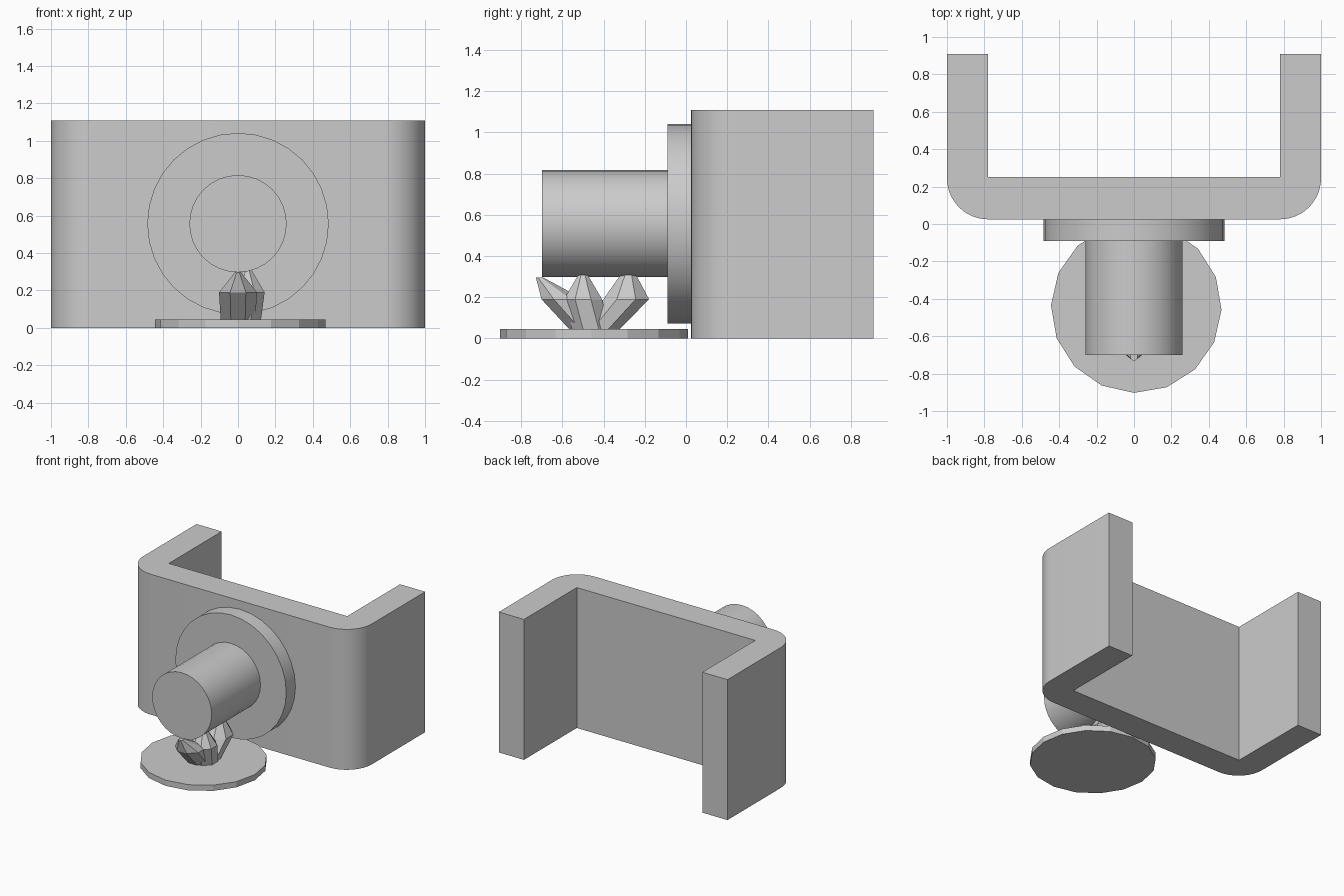
import bpy, bmesh, math
from mathutils import Vector

cube = bpy.data.objects.get("Cube")
if cube:
    bpy.data.objects.remove(cube, do_unlink=True)

grey = bpy.data.materials.new("plain_grey")
grey.use_nodes = True
grey.diffuse_color = (0.6, 0.6, 0.6, 1)
grey.node_tree.nodes["Principled BSDF"].inputs["Base Color"].default_value = (0.6, 0.6, 0.6, 1)


def finish(name, bm, smooth=None):
    bmesh.ops.recalc_face_normals(bm, faces=bm.faces)
    mesh = bpy.data.meshes.new(name)
    bm.to_mesh(mesh)
    bm.free()
    mesh.materials.append(grey)
    obj = bpy.data.objects.new(name, mesh)
    bpy.context.collection.objects.link(obj)
    if smooth:
        bpy.ops.object.select_all(action='DESELECT')
        obj.select_set(True)
        bpy.context.view_layer.objects.active = obj
        bpy.ops.object.shade_smooth_by_angle(angle=math.radians(smooth))
    return obj


def ring(bm, centre, radius, sides, along_y=False, turn=0):
    verts = []
    for i in range(sides):
        a = 2 * math.pi * i / sides + turn
        u, v = radius * math.cos(a), radius * math.sin(a)
        offset = Vector((u, 0, v)) if along_y else Vector((u, v, 0))
        verts.append(bm.verts.new(Vector(centre) + offset))
    return verts


def loft(name, sections, sides, along_y=False, turn=0, smooth=None):
    """Join a stack of (centre, radius) circles into a capped solid."""
    bm = bmesh.new()
    rings = [ring(bm, c, r, sides, along_y, turn) for c, r in sections]
    for low, high in zip(rings, rings[1:]):
        for i in range(sides):
            j = (i + 1) % sides
            bm.faces.new((low[i], low[j], high[j], high[i]))
    bm.faces.new(rings[0])
    bm.faces.new(rings[-1])
    return finish(name, bm, smooth)


# U-shaped bracket with rounded outer corners, open at the back
radius, front, back, height = 0.22, 0.025, 0.91, 1.11
half = [(0.78, 0.25), (0.78, back), (1, back)]
for i in range(13):
    a = math.pi / 2 * i / 12
    half.append((1 - radius + radius * math.cos(a), front + radius - radius * math.sin(a)))
outline = half + [(-x, y) for x, y in reversed(half)]
bm = bmesh.new()
base = bm.faces.new([bm.verts.new((x, y, 0)) for x, y in outline])
wall = bmesh.ops.extrude_face_region(bm, geom=[base])
bmesh.ops.translate(bm, vec=(0, 0, height),
                    verts=[v for v in wall["geom"] if isinstance(v, bmesh.types.BMVert)])
finish("bracket", bm, 30)

# Round flange and the shaft standing out of it
mid = 0.557
loft("flange", [((0, -0.09, mid), 0.485), ((0, 0.03, mid), 0.485)], 32, True, smooth=30)
loft("shaft", [((0, -0.70, mid), 0.26), ((0, -0.08, mid), 0.26)], 32, True, smooth=30)

# Flat foot disc
loft("foot_disc", [((0.012, -0.447, 0), 0.456), ((0.012, -0.447, 0.045), 0.456)],
     16, turn=math.radians(-1.5))

# Three splayed prongs between disc and shaft
prongs = {
    "front_prong": ((0, -0.47), (0, -0.60), 0.11, (0, -0.71), 0.02, 0.295),
    "left_prong": ((0.03, -0.46), (0.05, -0.50), 0.10, (0.05, -0.50), 0.0, 0.34),
    "back_prong": ((0.02, -0.42), (0.02, -0.29), 0.12, (0.03, -0.28), 0.04, 0.31),
}
for name, (foot, shoulder, width, tip, tip_width, top) in prongs.items():
    loft(name, [((*foot, 0.04), 0.10), ((*shoulder, 0.19), width),
                ((*tip, top), max(tip_width, 0.005))], 8, turn=math.pi / 8)
